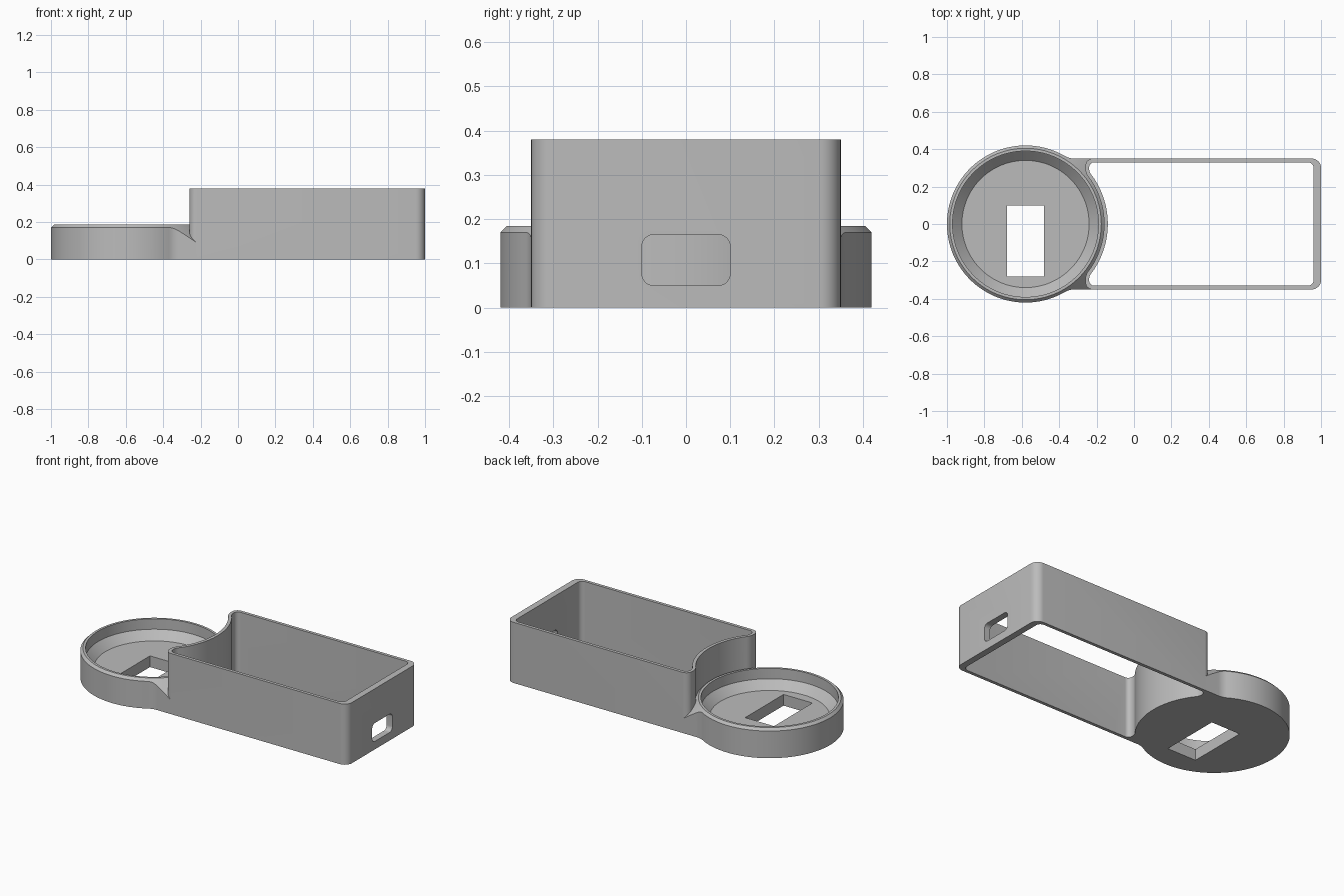
import bpy
import bmesh
from math import atan2, cos, sin, tan, radians, pi, sqrt, hypot
from mathutils import Vector

cube = bpy.data.objects.get("Cube")
if cube:
    bpy.data.objects.remove(cube, do_unlink=True)

CX = -0.58      # centre of the round tray
R = 0.42        # tray radius
HALF = 0.35     # half depth of the box
BOX_LEFT = -0.26
BOX_H = 0.38
TRAY_H = 0.185

grey = bpy.data.materials.new("plain_grey")
grey.use_nodes = True
colour = (0.5, 0.5, 0.5, 1)
grey.diffuse_color = colour
grey.node_tree.nodes["Principled BSDF"].inputs["Base Color"].default_value = colour


def finish(name, bm):
    bmesh.ops.recalc_face_normals(bm, faces=bm.faces)
    mesh = bpy.data.meshes.new(name)
    bm.to_mesh(mesh)
    bm.free()
    mesh.materials.append(grey)
    obj = bpy.data.objects.new(name, mesh)
    bpy.context.collection.objects.link(obj)
    return obj


def prism(name, outline, low, high):
    """Extrude a flat outline of (x, y) points from low to high."""
    bm = bmesh.new()
    face = bm.faces.new([bm.verts.new((x, y, low)) for x, y in outline])
    new = bmesh.ops.extrude_face_region(bm, geom=[face])["geom"]
    verts = [g for g in new if isinstance(g, bmesh.types.BMVert)]
    bmesh.ops.translate(bm, verts=verts, vec=(0, 0, high - low))
    return finish(name, bm)


def turned(name, profile, steps=128):
    """Solid of revolution about the tray axis; profile starts and ends on it."""
    bm = bmesh.new()
    verts = [bm.verts.new((CX + r, 0, z)) for r, z in profile]
    edges = [bm.edges.new(pair) for pair in zip(verts, verts[1:])]
    bmesh.ops.spin(bm, geom=verts + edges, cent=(CX, 0, 0), axis=(0, 0, 1),
                   angle=2 * pi, steps=steps)
    bmesh.ops.remove_doubles(bm, verts=bm.verts, dist=1e-5)
    return finish(name, bm)


def arc(cx, cy, r, start, end, n):
    return [(cx + r * cos(start + (end - start) * i / n),
             cy + r * sin(start + (end - start) * i / n)) for i in range(n + 1)]


def rounded(corners, n=8):
    """Replace each (x, y, radius) corner by a tangent arc."""
    out = []
    for i, (x, y, r) in enumerate(corners):
        p = Vector((x, y))
        if r == 0:
            out.append((x, y))
            continue
        a = (Vector(corners[i - 1][:2]) - p).normalized()
        b = (Vector(corners[(i + 1) % len(corners)][:2]) - p).normalized()
        half = a.angle(b) / 2
        centre = p + (a + b).normalized() * (r / sin(half))
        t0, t1 = p + a * (r / tan(half)) - centre, p + b * (r / tan(half)) - centre
        a0 = atan2(t0.y, t0.x)
        sweep = (atan2(t1.y, t1.x) - a0 + pi) % (2 * pi) - pi
        out += arc(centre.x, centre.y, r, a0, a0 + sweep, n)
    return out


def notched(left, right, half, radius, r_right, r_left, r_horn):
    """Rounded rectangle whose left end is scooped out by a circle round the tray."""
    dx = left - CX
    y = sqrt(radius ** 2 - dx ** 2)
    a = atan2(y, dx) - radians(6)
    scoop = [(px, py, 0) for px, py in arc(CX, 0, radius, a, -a, 36)]
    return rounded([(right, -half, r_right), (right, half, r_right),
                    (left, half, r_left), (left, y, r_horn)] + scoop +
                   [(left, -y, r_horn), (left, -half, r_left)])


def boolean(target, tool, operation):
    mod = target.modifiers.new(operation.lower(), "BOOLEAN")
    mod.operation, mod.object, mod.solver = operation, tool, "EXACT"
    bpy.context.view_layer.objects.active = target
    bpy.ops.object.modifier_apply(modifier=mod.name)
    bpy.data.objects.remove(tool, do_unlink=True)


# Tray footprint: a disc blending into the box sides through small fillets
fillet = 0.1
fy = HALF + fillet
fx = sqrt((R + fillet) ** 2 - fy ** 2)
touch = atan2(fy, fx)
upper = arc(CX + fx, fy, fillet, -pi / 2, touch - pi, 8)
disc = arc(CX, 0, R, touch, 2 * pi - touch, 110)[1:-1]
lower = [(x, -y) for x, y in reversed(upper)]
footprint = [(-0.12, HALF)] + upper + disc + lower + [(-0.12, -HALF)]
body = prism("case_body", footprint, 0, TRAY_H + 0.02)

# Chamfered rim, sloping on down over the fillets
rim = turned("rim_cone", [(0, -0.1), (0.56, -0.1), (0.56, 0.03),
                          (0.405, TRAY_H), (0, TRAY_H)])
boolean(body, rim, "INTERSECT")

# Tall box
box = prism("box_shell", notched(BOX_LEFT, 1, HALF, R, 0.05, 0.04, 0.08), 0, BOX_H)
boolean(body, box, "UNION")

# Open box cavity, through top and bottom
cavity = prism("box_cavity", notched(-0.24, 0.96, 0.33, 0.44, 0.03, 0.028, 0.055), -0.1, 0.5)
boolean(body, cavity, "DIFFERENCE")

# Tray recess with sloping foot
recess = turned("tray_recess", [(0, 0.07), (0.34, 0.07), (0.39, 0.12),
                                (0.39, 0.3), (0, 0.3)])
boolean(body, recess, "DIFFERENCE")

# Rectangular opening in the tray floor
window = prism("floor_opening", [(-0.68, -0.28), (-0.48, -0.28),
                                 (-0.48, 0.1), (-0.68, 0.1)], -0.1, 0.2)
boolean(body, window, "DIFFERENCE")

# Rounded port in the end wall: outline drawn as (z, y), then stood upright
port = prism("end_port", rounded([(z, y, 0.027) for z, y in
             [(0.05, -0.1), (0.165, -0.1), (0.165, 0.1), (0.05, 0.1)]]), 0.9, 1.1)
for v in port.data.vertices:
    v.co = (v.co.z, v.co.y, v.co.x)
port.data.flip_normals()
boolean(body, port, "DIFFERENCE")

# Smooth curved walls, crisp edges
bpy.ops.object.select_all(action="DESELECT")
body.select_set(True)
bpy.context.view_layer.objects.active = body
bpy.ops.object.shade_smooth_by_angle(angle=radians(30))
